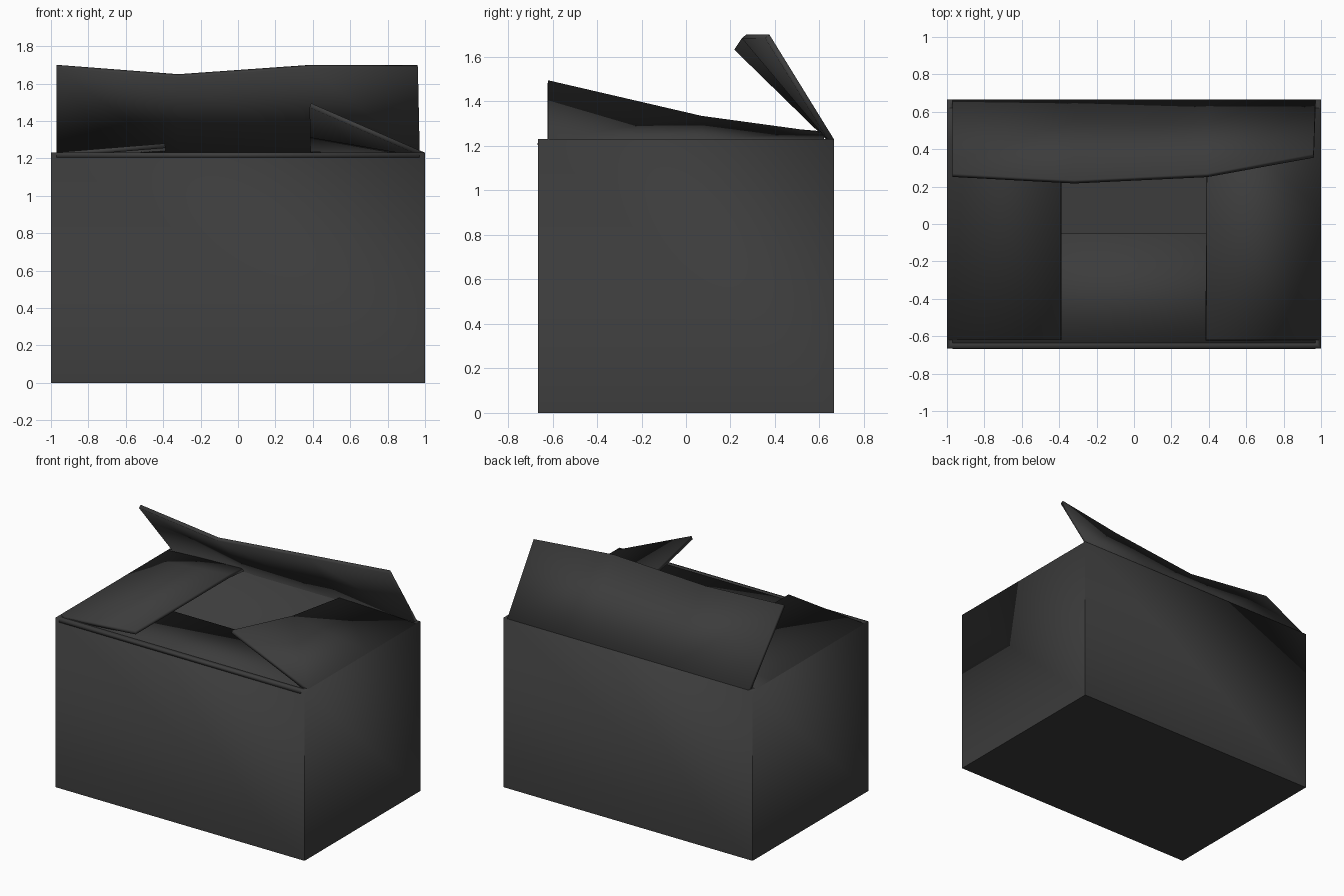
import bpy, bmesh

if "Cube" in bpy.data.objects:
    bpy.data.objects.remove(bpy.data.objects["Cube"])

W, D, H, T = 1.0, 0.665, 1.23, 0.03   # half width, half depth, height, board thickness

mat = bpy.data.materials.new("dark_board")
mat.diffuse_color = (0.045, 0.045, 0.045, 1)
mat.use_nodes = True
mat.node_tree.nodes["Principled BSDF"].inputs["Base Color"].default_value = mat.diffuse_color


def finish(name, bm, thickness):
    me = bpy.data.meshes.new(name)
    bm.to_mesh(me)
    bm.free()
    ob = bpy.data.objects.new(name, me)
    bpy.context.collection.objects.link(ob)
    me.materials.append(mat)
    mod = ob.modifiers.new("thickness", 'SOLIDIFY')
    mod.thickness = thickness
    mod.offset = -1
    mod.use_even_offset = True
    bpy.ops.object.select_all(action='DESELECT')
    ob.select_set(True)
    bpy.context.view_layer.objects.active = ob
    bpy.ops.object.shade_smooth_by_angle(angle=0.6)
    return ob


def flap(name, hinge, free, thickness=0.025):
    """Sheet between a hinge line and a free edge, left to right seen from outside."""
    bm = bmesh.new()
    a = [bm.verts.new(p) for p in hinge]
    b = [bm.verts.new(p) for p in free]
    for i in range(len(a) - 1):
        bm.faces.new((a[i], a[i + 1], b[i + 1], b[i]))
    return finish(name, bm, thickness)


# open-topped box body
bm = bmesh.new()
bmesh.ops.create_cube(bm, size=1)
for v in bm.verts:
    v.co = (v.co.x * 2 * W, v.co.y * 2 * D, (v.co.z + 0.5) * H)
bm.normal_update()
bmesh.ops.delete(bm, geom=[f for f in bm.faces if f.normal.z > 0.9], context='FACES_ONLY')
finish("box_body", bm, T)

# front flap, folded in almost flat
flap("front_flap", [(-0.97, -D, H), (0.97, -D, H)],
     [(-0.96, -0.05, 1.18), (0.96, -0.05, 1.18)])

# back flap, standing up and bent along its free edge
flap("back_flap", [(x, D, H) for x in (0.97, 0.39, -0.32, -0.97)],
     [(0.96, 0.375, 1.70), (0.39, 0.27, 1.70), (-0.32, 0.235, 1.65), (-0.97, 0.27, 1.70)])

# right flap, twisted up towards the front
ys = (-0.62, 0.07, 0.62)
flap("right_flap", [(W, y, H) for y in ys],
     [(0.39, y, z) for y, z in zip(ys, (1.495, 1.335, 1.26))])

# left flap, nearly closed
ys = (0.62, 0.45, -0.62)
flap("left_flap", [(-W, y, H) for y in ys],
     [(-0.39, y, z) for y, z in zip(ys, (1.265, 1.28, 1.28))])
